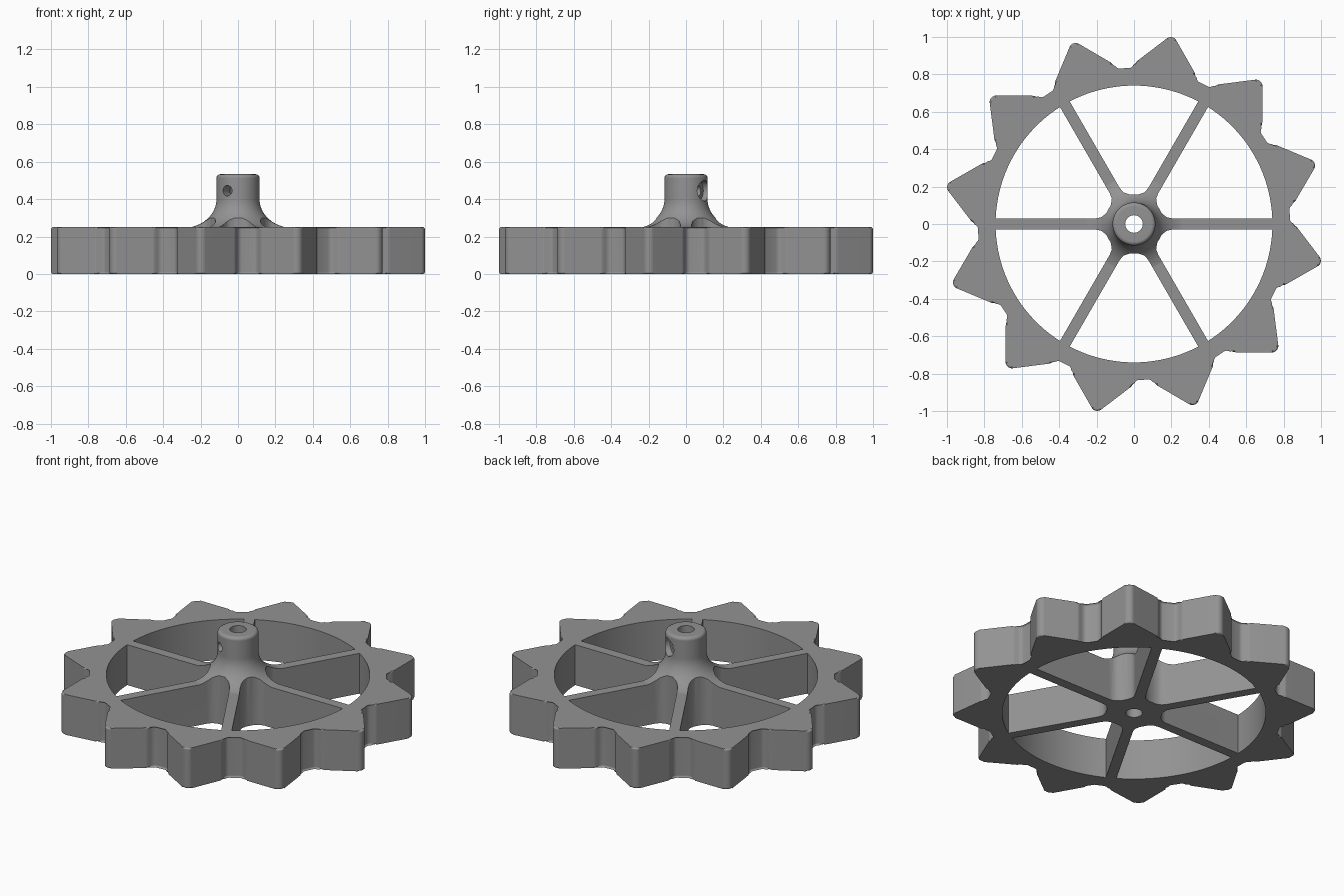
import bpy, bmesh, math
from mathutils import Matrix

if "Cube" in bpy.data.objects:
    bpy.data.objects.remove(bpy.data.objects["Cube"])

H = 0.25            # rim height
R_IN = 0.74         # rim inner radius
SPOKE = 0.03        # spoke half width


def polar(r, deg):
    a = math.radians(deg)
    return (r * math.cos(a), r * math.sin(a))


def rot(p, deg):
    c, s = polar(1, deg)
    return (p[0] * c - p[1] * s, p[0] * s + p[1] * c)


def make_object(name, bm):
    bmesh.ops.recalc_face_normals(bm, faces=bm.faces)
    me = bpy.data.meshes.new(name)
    bm.to_mesh(me)
    bm.free()
    ob = bpy.data.objects.new(name, me)
    bpy.context.collection.objects.link(ob)
    return ob


def add_prism(bm, pts, z0, z1):
    lo = [bm.verts.new((x, y, z0)) for x, y in pts]
    hi = [bm.verts.new((x, y, z1)) for x, y in pts]
    bm.faces.new(lo[::-1])
    bm.faces.new(hi)
    n = len(pts)
    for i in range(n):
        j = (i + 1) % n
        bm.faces.new((lo[i], lo[j], hi[j], hi[i]))


def boolean(target, tool, operation):
    mod = target.modifiers.new(operation, 'BOOLEAN')
    mod.operation = operation
    mod.solver = 'EXACT'
    mod.object = tool
    bpy.context.view_layer.objects.active = target
    bpy.ops.object.modifier_apply(modifier=mod.name)
    bpy.data.objects.remove(tool)


def cylinder(name, radius, length, matrix):
    bm = bmesh.new()
    bmesh.ops.create_cone(bm, cap_ends=True, segments=40, radius1=radius,
                          radius2=radius, depth=length, matrix=matrix)
    return make_object(name, bm)


# Toothed disc: one tooth with rounded tip and notch corners, repeated 12 times
tip, tip_r, half = 1.036, 0.035, math.radians(42)
centre = tip - tip_r / math.sin(half)
upper = []
for i in range(5):
    a = (math.pi / 2 - half) * i / 4
    upper.append((centre + tip_r * math.cos(a), tip_r * math.sin(a)))
upper += [polar(r, d) for r, d in
          ((0.875, 10.1), (0.866, 10.7), (0.846, 11.1), (0.832, 11.8), (0.825, 12.8))]
tooth = [(x, -y) for x, y in upper[:0:-1]] + upper
outline = [rot(p, -11.5 + 30 * k) for k in range(12) for p in tooth]
bm = bmesh.new()
add_prism(bm, outline, 0, H)
rims = [e for e in bm.edges if abs(e.verts[0].co.z - e.verts[1].co.z) < 1e-4]
bmesh.ops.bevel(bm, geom=rims, offset=0.01, segments=3, profile=0.5, affect='EDGES')
wheel = make_object("toothed_wheel", bm)

# Hub: turned profile with a concave flare and a rounded top
profile = [(0, 0.1), (0.29, 0.1), (0.29, 0.246)]
for i in range(1, 13):
    a = math.radians(90 * i / 12)
    profile.append((0.29 - 0.175 * math.sin(a), 0.40 - 0.153 * math.cos(a)))
for i in range(5):
    a = math.radians(90 * i / 4)
    profile.append((0.095 + 0.02 * math.cos(a), 0.513 + 0.02 * math.sin(a)))
profile.append((0, 0.533))
bm = bmesh.new()
verts = [bm.verts.new((r, 0, z)) for r, z in profile]
edges = [bm.edges.new(pair) for pair in zip(verts, verts[1:])]
bmesh.ops.spin(bm, geom=verts + edges, axis=(0, 0, 1), cent=(0, 0, 0),
               steps=72, angle=math.tau, use_merge=False)
bmesh.ops.remove_doubles(bm, verts=bm.verts, dist=1e-4)
boolean(wheel, make_object("hub", bm), 'UNION')

# Six openings, which leave the spokes and the hub column standing
edge_angle = 30 - math.degrees(math.asin(SPOKE / R_IN))
arc = [polar(R_IN, -edge_angle + 2 * edge_angle * i / 20) for i in range(21)]
corner = [rot(p, -30) for p in ((0.205, SPOKE), (0.177, 0.035), (0.162, 0.046))]
inner = corner + [polar(0.158, -7), polar(0.158, 0), polar(0.158, 7)]
inner += [(x, -y) for x, y in corner[::-1]]
bm = bmesh.new()
for k in range(6):
    add_prism(bm, [rot(p, 30 + 60 * k) for p in arc + inner[::-1]], -0.2, 0.8)
boolean(wheel, make_object("openings", bm), 'DIFFERENCE')

# Axle bore, cross screw hole and wider screw head pocket
boolean(wheel, cylinder("bore", 0.047, 2, Matrix()), 'DIFFERENCE')


def cross(deg, distance):
    return (Matrix.Translation((*polar(distance, deg), 0.445))
            @ Matrix.Rotation(math.radians(deg), 4, 'Z')
            @ Matrix.Rotation(math.pi / 2, 4, 'Y'))


boolean(wheel, cylinder("screw_hole", 0.028, 0.4, cross(60, 0)), 'DIFFERENCE')
boolean(wheel, cylinder("screw_pocket", 0.055, 0.2, cross(60, 0.175)), 'DIFFERENCE')

# Single grey finish
grey = bpy.data.materials.new("grey")
grey.diffuse_color = (0.29, 0.29, 0.29, 1)
grey.use_nodes = True
grey.node_tree.nodes["Principled BSDF"].inputs["Base Color"].default_value = grey.diffuse_color
wheel.data.materials.clear()
wheel.data.materials.append(grey)
for p in wheel.data.polygons:
    p.material_index = 0
bpy.context.view_layer.objects.active = wheel
wheel.select_set(True)
bpy.ops.object.shade_smooth_by_angle(angle=math.radians(32))
weighted = wheel.modifiers.new("flat_faces", 'WEIGHTED_NORMAL')
weighted.keep_sharp = True
